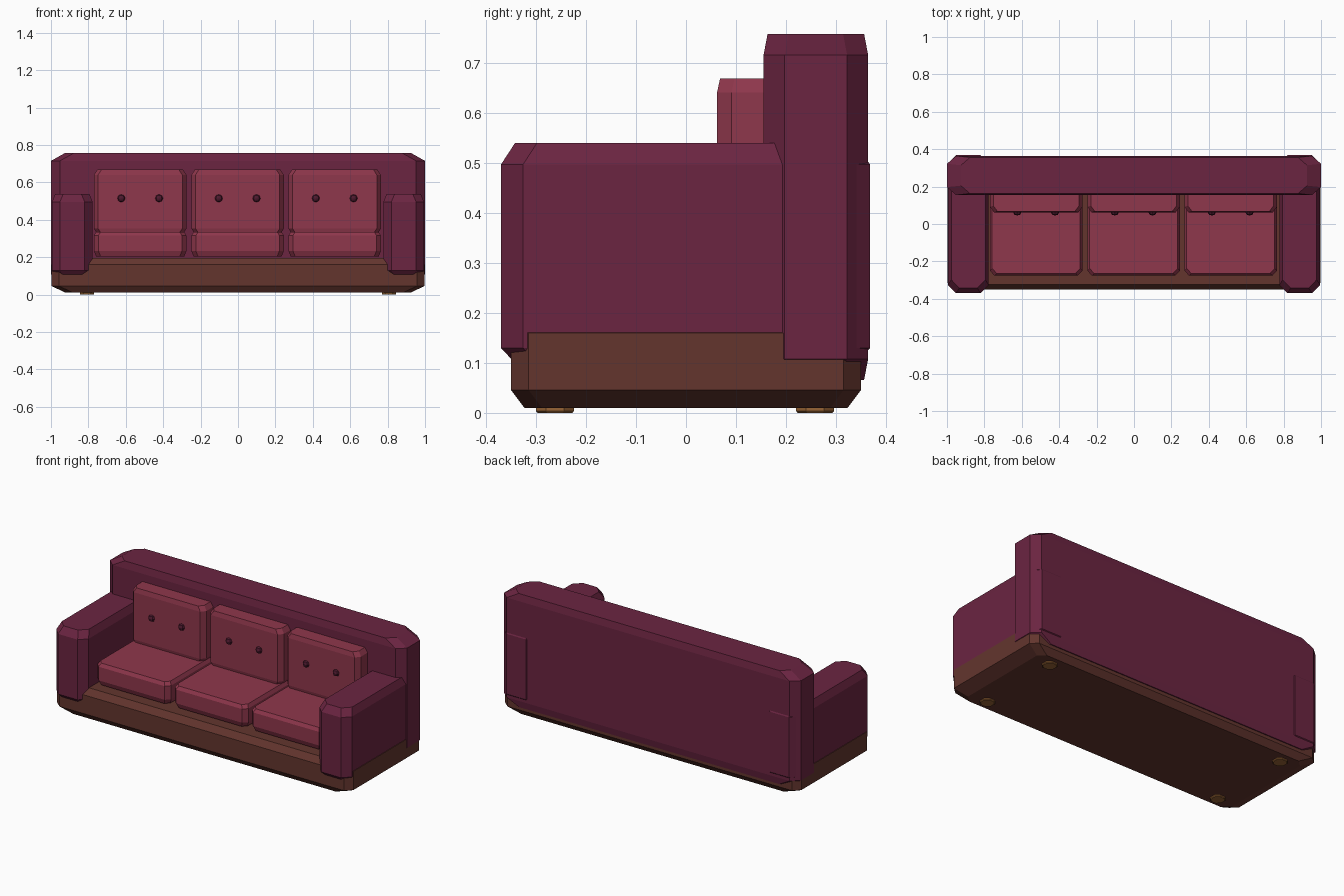
import bpy, bmesh, math

if "Cube" in bpy.data.objects:
    bpy.data.objects.remove(bpy.data.objects["Cube"])


def material(name, rgb):
    m = bpy.data.materials.new(name)
    m.diffuse_color = (*rgb, 1)
    m.use_nodes = True
    m.node_tree.nodes["Principled BSDF"].inputs["Base Color"].default_value = m.diffuse_color
    return m


WINE = material("wine_fabric", (0.147, 0.018, 0.053))
ROSE = material("rose_fabric", (0.275, 0.038, 0.072))
BROWN = material("brown_wood", (0.125, 0.036, 0.027))
TAN = material("tan_wood", (0.31, 0.125, 0.035))
DARK = material("dark_button", (0.075, 0.010, 0.028))


def chamfer_box(name, x, y, z, corner, bottom, top, mat):
    """Box from (min, max) ranges; corner = (cx, cy) cut of the upright edges,
    bottom / top = (inset x, inset y, height) of the sloping rims."""
    cx, cy = corner
    rings = [(z[0], bottom[0], bottom[1]), (z[0] + bottom[2], 0, 0),
             (z[1] - top[2], 0, 0), (z[1], top[0], top[1])]
    bm = bmesh.new()
    loops = []
    for h, ix, iy in rings:
        x0, x1, y0, y1 = x[0] + ix, x[1] - ix, y[0] + iy, y[1] - iy
        pts = [(x0 + cx, y0), (x1 - cx, y0), (x1, y0 + cy), (x1, y1 - cy),
               (x1 - cx, y1), (x0 + cx, y1), (x0, y1 - cy), (x0, y0 + cy)]
        loops.append([bm.verts.new((px, py, h)) for px, py in pts])
    for a, b in zip(loops, loops[1:]):
        for i in range(8):
            j = (i + 1) % 8
            bm.faces.new((a[i], a[j], b[j], b[i]))
    bm.faces.new(loops[0][::-1])
    bm.faces.new(loops[-1])
    return finish(name, bm, mat)


def finish(name, bm, mat):
    bmesh.ops.recalc_face_normals(bm, faces=bm.faces)
    me = bpy.data.meshes.new(name)
    bm.to_mesh(me)
    bm.free()
    me.materials.append(mat)
    ob = bpy.data.objects.new(name, me)
    bpy.context.collection.objects.link(ob)
    return ob


# Wooden base
chamfer_box("base", (-0.997, 0.997), (-0.35, 0.35), (0.01, 0.197),
            (0.04, 0.035), (0.075, 0.027, 0.036), (0.075, 0.027, 0.037), BROWN)

# Backrest
chamfer_box("backrest", (-1, 1), (0.155, 0.364), (0.066, 0.757),
            (0.048, 0.042), (0.075, 0.008, 0.042), (0.075, 0.008, 0.042), WINE)

# Armrests and feet, mirrored left and right
for side, s in (("left", -1), ("right", 1)):
    chamfer_box(side + "_armrest", tuple(sorted((s * 0.777, s * 0.995))),
                (-0.37, 0.368), (0.1, 0.539), (0.043, 0.044),
                (0.018, 0.028, 0.03), (0.018, 0.028, 0.043), WINE)
    for end, y in (("front", -0.262), ("back", 0.258)):
        chamfer_box(f"{side}_{end}_foot", (s * 0.807 - 0.038, s * 0.807 + 0.038),
                    (y - 0.038, y + 0.038), (0, 0.03), (0.02, 0.02),
                    (0.003, 0.003, 0.004), (0.003, 0.003, 0.004), TAN)

# Three seat cushions, back cushions and button pairs
for label, c in (("left", -0.523), ("middle", -0.002), ("right", 0.517)):
    w = (c - 0.247, c + 0.247)
    chamfer_box(label + "_seat_cushion", w, (-0.276, 0.2), (0.203, 0.336),
                (0.024, 0.026), (0.012, 0.012, 0.03), (0.012, 0.012, 0.02), ROSE)
    chamfer_box(label + "_back_cushion", w, (0.062, 0.2), (0.325, 0.668),
                (0.022, 0.029), (0.018, 0.006, 0.028), (0.018, 0.006, 0.028), ROSE)
    for n, dx in (("a", -0.101), ("b", 0.101)):
        bm = bmesh.new()
        bmesh.ops.create_uvsphere(bm, u_segments=8, v_segments=4, radius=0.021)
        bmesh.ops.scale(bm, vec=(1, 0.7, 1), verts=bm.verts)
        bmesh.ops.translate(bm, vec=(c + dx, 0.06, 0.515), verts=bm.verts)
        finish(f"{label}_button_{n}", bm, DARK)
